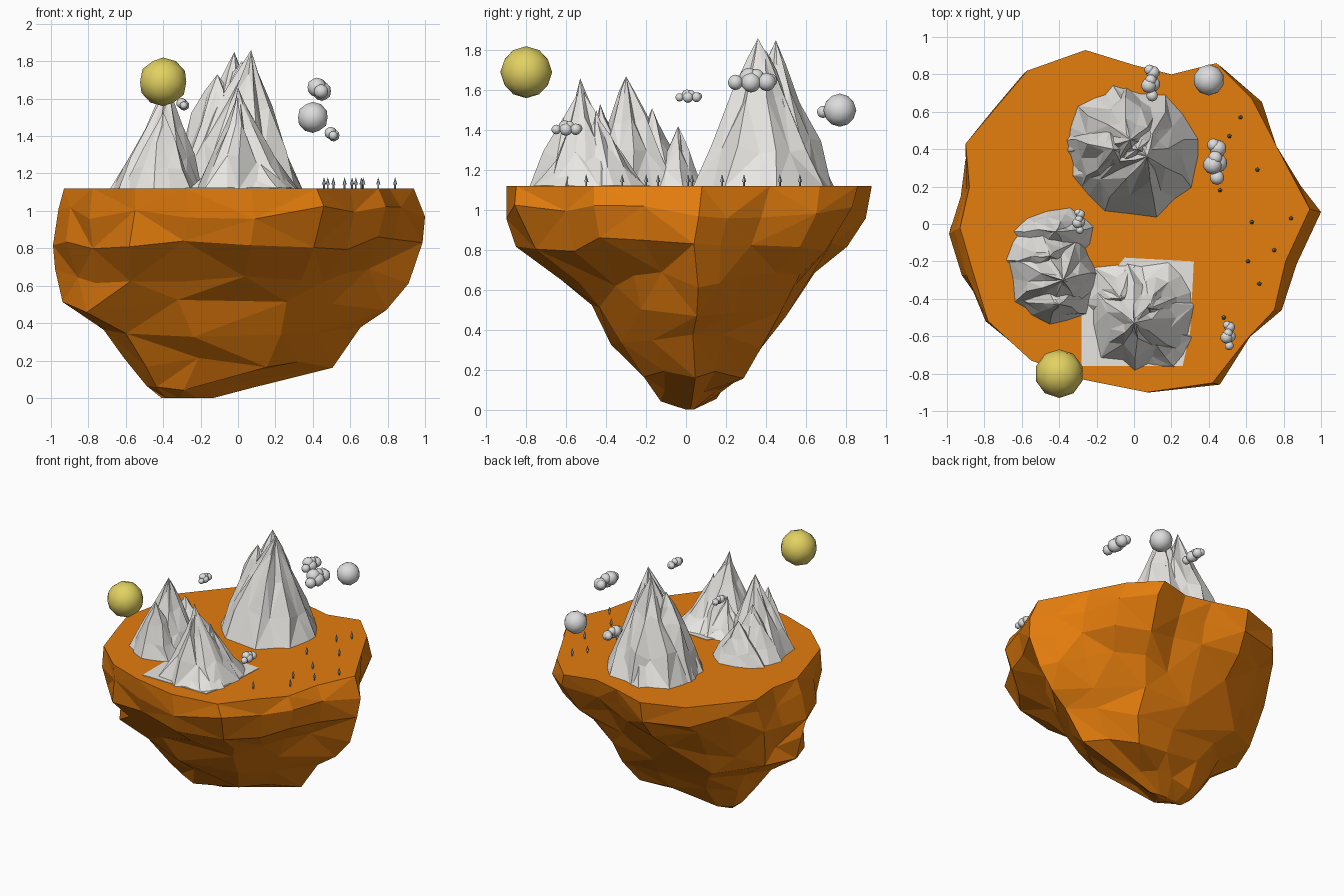
import bpy, bmesh, math, random
from mathutils import Vector

if "Cube" in bpy.data.objects:
    bpy.data.objects.remove(bpy.data.objects["Cube"])

TOP = 1.12  # ground level of the island


def material(name, rgb):
    m = bpy.data.materials.new(name)
    m.diffuse_color = (*rgb, 1)
    m.use_nodes = True
    m.node_tree.nodes["Principled BSDF"].inputs["Base Color"].default_value = m.diffuse_color
    return m


ORANGE = material("orange_earth", (0.78, 0.205, 0.004))
ROCK = material("pale_rock", (0.80, 0.79, 0.76))
YELLOW = material("sun_yellow", (0.76, 0.64, 0.12))
CLOUD = material("cloud_grey", (0.72, 0.72, 0.72))
TREE = material("tree_grey", (0.35, 0.41, 0.47))


def finish(bm, name, mat, smooth=False):
    bmesh.ops.recalc_face_normals(bm, faces=bm.faces[:])
    me = bpy.data.meshes.new(name)
    bm.to_mesh(me)
    bm.free()
    me.materials.append(mat)
    ob = bpy.data.objects.new(name, me)
    bpy.context.collection.objects.link(ob)
    if smooth:
        for p in me.polygons:
            p.use_smooth = True
    return ob


def skin(bm, lower, upper, flip=0):
    """Join two rings with triangles, alternating the diagonals."""
    n = len(lower)
    for i in range(n):
        a, b = lower[i], lower[(i + 1) % n]
        c, d = upper[(i + 1) % n], upper[i]
        tris = ((a, b, c), (a, c, d)) if (i + flip) % 2 else ((a, b, d), (b, c, d))
        for t in tris:
            bm.faces.new(t)


# Floating island: shrinking rings below an irregular flat top
OUTLINE = [(0.94, 0.08), (0.86, 0.23), (0.76, 0.42), (0.63, 0.67), (0.44, 0.86),
           (0.20, 0.80), (0.0, 0.85), (-0.26, 0.93), (-0.57, 0.82), (-0.74, 0.62),
           (-0.90, 0.43), (-0.88, 0.20), (-0.93, -0.02), (-0.86, -0.26),
           (-0.78, -0.52), (-0.55, -0.73), (-0.28, -0.83), (0.07, -0.90),
           (0.42, -0.85), (0.60, -0.62), (0.75, -0.46), (0.81, -0.20)]
# z, x min, x max, y min, y max
LAYERS = [(TOP, -0.93, 0.94, -0.90, 0.93), (0.99, -0.96, 1.00, -0.90, 0.90),
          (0.83, -0.99, 0.99, -0.86, 0.82), (0.65, -0.98, 0.92, -0.64, 0.67),
          (0.49, -0.94, 0.80, -0.54, 0.57), (0.34, -0.72, 0.66, -0.41, 0.42),
          (0.19, -0.61, 0.51, -0.28, 0.33), (0.07, -0.49, 0.08, -0.14, 0.18),
          (0.0, -0.41, -0.13, 0.0, 0.04)]
# how far each lower diagonal is drawn in: (right side, front side)
PINCH = {(True, True): 0.18, (True, False): 0.06,
         (False, True): 0.03, (False, False): 0.07}


def build_island():
    rnd = random.Random(4)
    bm = bmesh.new()
    rings = []
    for k, (z, x0, x1, y0, y1) in enumerate(LAYERS):
        pts = []
        for i, (px, py) in enumerate(OUTLINE):
            u, v = (px + 0.93) / 1.87 * 2 - 1, (py + 0.90) / 1.83 * 2 - 1
            s, dz = 1.0, 0.0
            if 0 < k < 8:
                dz = rnd.uniform(-0.04, 0.04)
                if abs(u) < 0.97 and abs(v) < 0.97:
                    s = rnd.uniform(0.94, 1.02)
            if k >= 2:
                diag = abs(math.sin(2 * math.atan2(v, u)))
                s *= 1 - PINCH[u > 0, v < 0] * diag * (0.4 if k == 2 else 1)
            x = (x0 + x1) / 2 + u * s * (x1 - x0) / 2
            y = (y0 + y1) / 2 + v * s * (y1 - y0) / 2
            if k == 4 and i == 14:  # ledge on the left
                x *= 1.08
            pts.append(Vector((max(-1, min(1, x)), y, max(0, z + dz))))
        if k >= 4:  # coarser facets lower down
            for i in range(1, len(pts), 2):
                pts[i] = pts[i - 1].copy()
        rings.append([bm.verts.new(p) for p in pts])
    for k in range(len(rings) - 1):
        skin(bm, rings[k + 1], rings[k], k)
    bm.faces.new(rings[0])
    bm.faces.new(rings[-1][::2])
    bmesh.ops.remove_doubles(bm, verts=bm.verts[:], dist=0.0005)
    finish(bm, "island", ORANGE)


# Mountains: overlapping jagged cones, one per summit
def summit(bm, rnd, base, radii, apex, power, n):
    rings = []
    ridge = [1 + (0.09 if i % 2 else -0.11) * rnd.uniform(0.3, 1.4) for i in range(n)]
    turn = rnd.uniform(0, 6)
    for t in (0, 0.28, 0.62, 0.85):
        r = (1 - t) ** power
        wob = 0.06 if 0 < t < 0.8 else 0.03 if t else 0
        ring = []
        for i in range(n):
            a = turn + (i + rnd.uniform(-0.25, 0.25)) * math.tau / n
            f = (1 + (ridge[i] - 1) * (0.6 + t)) * rnd.uniform(0.95, 1.05) * r
            x = base[0] + (apex[0] - base[0]) * t + radii[0] * f * math.cos(a)
            y = base[1] + (apex[1] - base[1]) * t + radii[1] * f * math.sin(a)
            z = TOP - 0.005 + (apex[2] - TOP) * (t + rnd.uniform(-wob, wob))
            ring.append(bm.verts.new((x, y, z)))
        rings.append(ring)
    for k in range(3):
        skin(bm, rings[k], rings[k + 1], k)
    tip = bm.verts.new(apex)
    for i in range(n):
        bm.faces.new((rings[3][i], rings[3][(i + 1) % n], tip))


def mountain(name, seed, summits):
    rnd = random.Random(seed)
    bm = bmesh.new()
    for base, radii, apex, power, n in summits:
        summit(bm, rnd, base, radii, apex, power, n)
    finish(bm, name, ROCK)


def slab(name, pts, height, mat):
    bm = bmesh.new()
    lo = [bm.verts.new((x, y, TOP - 0.002)) for x, y in pts]
    hi = [bm.verts.new((x, y, TOP + height)) for x, y in pts]
    skin(bm, lo, hi)
    bm.faces.new(hi)
    bm.faces.new(lo[::-1])
    finish(bm, name, mat)


# Spheres for sun, moon and clouds
def balls(name, mat, items, sub):
    bm = bmesh.new()
    for x, y, z, r in items:
        new = bmesh.ops.create_icosphere(bm, subdivisions=sub, radius=r)["verts"]
        bmesh.ops.translate(bm, verts=new, vec=(x, y, z))
    finish(bm, name, mat, True)


def cloud(name, x, y, z, s):
    parts = [(0.1, -0.95, -0.12, 0.42), (-0.15, -0.2, 0.12, 0.56), (0.15, -0.1, -0.12, 0.55),
             (0.0, 0.2, 0.2, 0.42), (0.15, 0.75, -0.1, 0.5), (-0.1, 0.95, -0.02, 0.38)]
    balls(name, CLOUD, [(x + a * s, y + b * s, z + c * s, r * s) for a, b, c, r in parts], 2)


# Tiny trees: trunk plus pointed crown
def tree(i, x, y):
    bm = bmesh.new()
    for r0, r1, z0, z1 in ((0.005, 0.005, TOP - 0.005, 1.145), (0.012, 0.0, 1.14, 1.18)):
        new = bmesh.ops.create_cone(bm, cap_ends=True, segments=5, radius1=r0,
                                    radius2=r1, depth=z1 - z0)["verts"]
        bmesh.ops.translate(bm, verts=new, vec=(x, y, (z0 + z1) / 2))
    finish(bm, f"tree_{i}", TREE)


build_island()
mountain("back_mountain", 3, [
    ((0.0, 0.38), (0.34, 0.35), (0.07, 0.36, 1.86), 1.0, 16),
    ((-0.07, 0.44), (0.29, 0.29), (-0.02, 0.45, 1.85), 0.95, 14),
    ((-0.02, 0.40), (0.30, 0.28), (0.02, 0.40, 1.80), 0.8, 13),
    ((-0.14, 0.39), (0.22, 0.23), (-0.11, 0.40, 1.73), 0.7, 11),
    ((0.03, 0.23), (0.21, 0.18), (0.0, 0.26, 1.60), 1.0, 11)])
mountain("left_mountain", 8, [
    ((-0.44, -0.27), (0.24, 0.24), (-0.38, -0.30, 1.67), 1.0, 14),
    ((-0.42, -0.37), (0.20, 0.16), (-0.40, -0.43, 1.53), 1.0, 11),
    ((-0.47, -0.15), (0.21, 0.17), (-0.45, -0.17, 1.51), 1.05, 11),
    ((-0.42, -0.05), (0.21, 0.14), (-0.42, -0.04, 1.42), 1.0, 11)])
mountain("front_mountain", 5, [
    ((0.03, -0.49), (0.28, 0.29), (0.0, -0.53, 1.66), 1.3, 15),
    ((0.12, -0.42), (0.20, 0.23), (0.08, -0.45, 1.50), 1.35, 11),
    ((-0.08, -0.37), (0.18, 0.18), (-0.07, -0.40, 1.38), 1.35, 11),
    ((0.12, -0.63), (0.20, 0.15), (0.09, -0.60, 1.34), 1.3, 10)])
slab("front_mountain_foot", [(-0.28, -0.76), (0.26, -0.76), (0.30, -0.58), (0.32, -0.2),
                             (-0.05, -0.18), (-0.18, -0.34), (-0.28, -0.48)], 0.004, ROCK)

balls("sun", YELLOW, [(-0.40, -0.80, 1.69, 0.13)], 2)
balls("moon", CLOUD, [(0.40, 0.77, 1.50, 0.083)], 2)
cloud("cloud_back", 0.09, 0.755, 1.50, 0.073)
cloud("cloud_right", 0.435, 0.335, 1.65, 0.092)
cloud("cloud_left", -0.295, 0.015, 1.57, 0.05)
cloud("cloud_front", 0.503, -0.595, 1.41, 0.058)

TREES = [(0.57, 0.57), (0.51, 0.47), (0.66, 0.29), (0.46, 0.18), (0.63, 0.01),
         (0.84, 0.03), (0.75, -0.14), (0.61, -0.20), (0.67, -0.32), (0.48, -0.50)]
for i, (x, y) in enumerate(TREES):
    tree(i, x, y)
